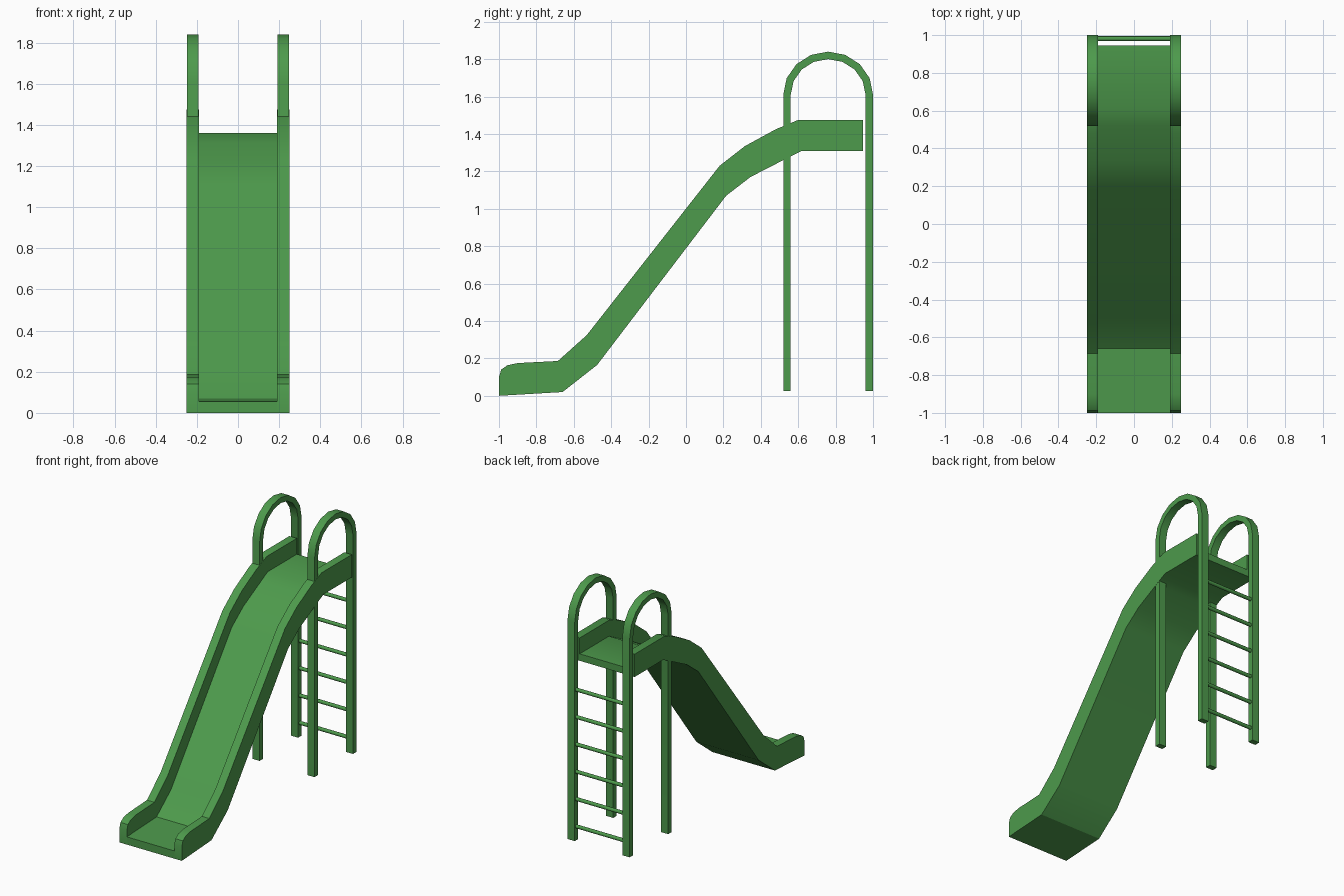
import bpy, bmesh, math

cube = bpy.data.objects.get("Cube")
if cube:
    bpy.data.objects.remove(cube, do_unlink=True)

# One green for everything
green = bpy.data.materials.new("playground_green")
green.use_nodes = True
colour = (0.075, 0.325, 0.072, 1)
green.diffuse_color = colour
green.node_tree.nodes["Principled BSDF"].inputs["Base Color"].default_value = colour


def finish(obj):
    obj.data.materials.append(green)
    bpy.ops.object.select_all(action='DESELECT')
    obj.select_set(True)
    bpy.context.view_layer.objects.active = obj
    bpy.ops.object.shade_smooth_by_angle(angle=math.radians(30))


def extrude_profile(name, profile, x0, x1):
    """Side outline (y, z) extruded across x."""
    bm = bmesh.new()
    face = bm.faces.new([bm.verts.new((x0, y, z)) for y, z in profile])
    result = bmesh.ops.extrude_face_region(bm, geom=[face])
    moved = [v for v in result["geom"] if isinstance(v, bmesh.types.BMVert)]
    bmesh.ops.translate(bm, verts=moved, vec=(x1 - x0, 0, 0))
    bmesh.ops.recalc_face_normals(bm, faces=bm.faces)
    mesh = bpy.data.meshes.new(name)
    bm.to_mesh(mesh)
    bm.free()
    obj = bpy.data.objects.new(name, mesh)
    bpy.context.collection.objects.link(obj)
    finish(obj)


# Slide outlines, front to back
underside = [(-1, 0), (-0.66, 0.02), (-0.475, 0.165), (0.215, 1.07),
             (0.345, 1.17), (0.53, 1.265), (0.62, 1.31), (0.945, 1.31)]
bed_top = [(-1, 0.056), (-0.66, 0.071), (-0.495, 0.205), (0.2, 1.115),
           (0.335, 1.217), (0.52, 1.313), (0.61, 1.36), (0.945, 1.36)]
wall_top = [(-1, 0.10), (-0.988, 0.14), (-0.955, 0.163), (-0.9, 0.175),
            (-0.685, 0.186), (-0.53, 0.325), (0.18, 1.23), (0.315, 1.335),
            (0.48, 1.425), (0.6, 1.475), (0.945, 1.475)]

extrude_profile("slide_bed", underside + bed_top[::-1], -0.19, 0.19)


# Handrail hoops: two legs joined by a half-round top
def arch(radius_y, radius_z):
    steps = [math.pi * i / 8 for i in range(9)]
    return [(0.76 - radius_y * math.cos(a), 1.61 + radius_z * math.sin(a)) for a in steps]


outer, inner = arch(0.24, 0.23), arch(0.2, 0.19)
floor_z = 0.025
hoop = ([(outer[0][0], floor_z)] + outer + [(outer[-1][0], floor_z), (inner[-1][0], floor_z)]
        + inner[::-1] + [(inner[0][0], floor_z)])

for side, s in (("left", 1), ("right", -1)):
    extrude_profile(side + "_side_wall", underside + wall_top[::-1], s * 0.19, s * 0.25)
    extrude_profile(side + "_handrail", hoop, s * 0.191, s * 0.249)

# Ladder rungs
for i in range(6):
    bpy.ops.mesh.primitive_cylinder_add(vertices=12, radius=0.013, depth=0.4,
                                        location=(0, 0.981, 0.125 + i * 0.198),
                                        rotation=(0, math.pi / 2, 0))
    rung = bpy.context.object
    rung.name = f"ladder_rung_{i + 1}"
    finish(rung)
